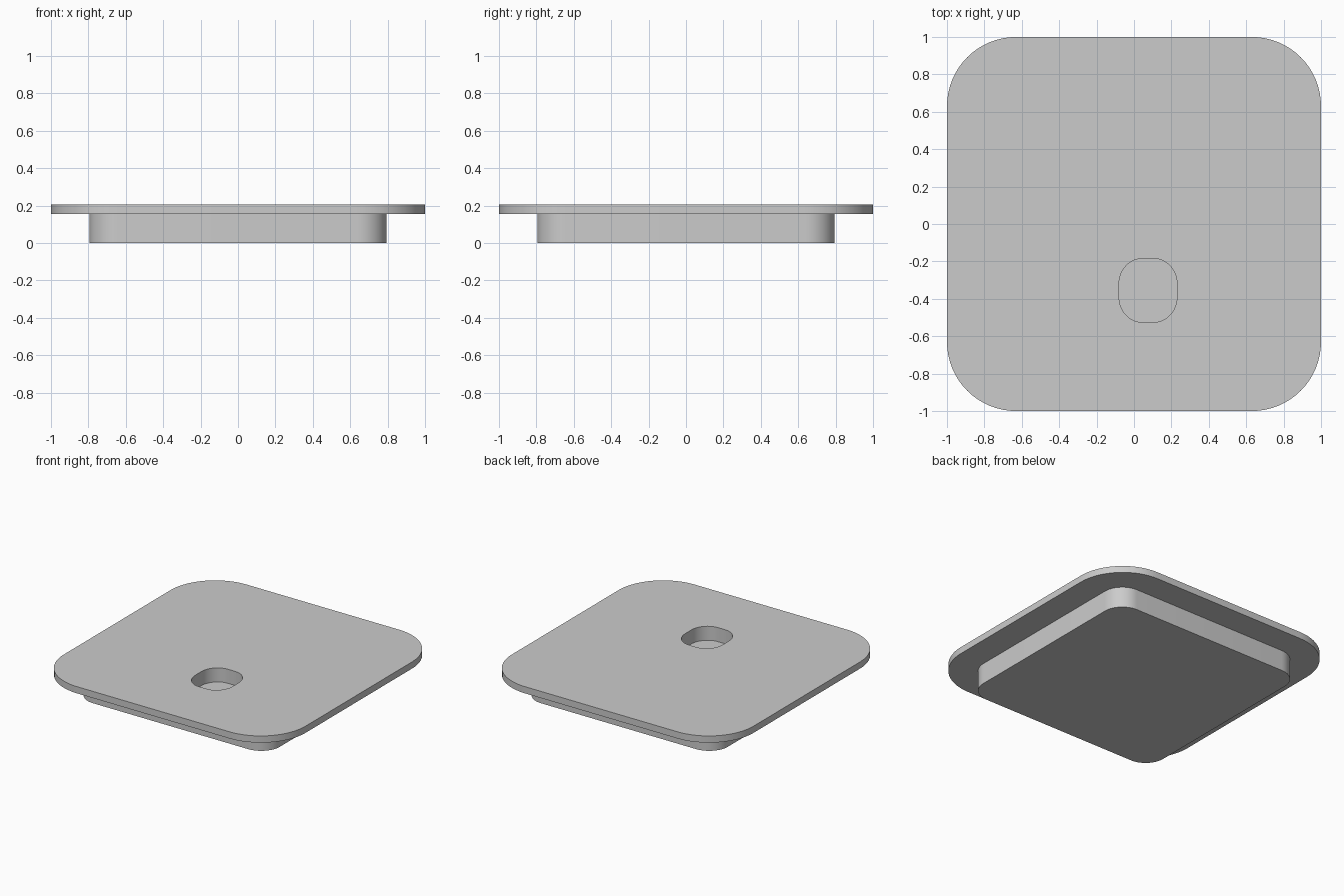
import bpy
import bmesh
from math import cos, sin, pi, radians

cube = bpy.data.objects.get("Cube")
if cube:
    bpy.data.objects.remove(cube, do_unlink=True)

grey = bpy.data.materials.new("light_grey")
grey.use_nodes = True
colour = (0.6, 0.6, 0.6, 1)
grey.diffuse_color = colour
grey.node_tree.nodes["Principled BSDF"].inputs["Base Color"].default_value = colour

STEPS = 16  # segments per rounded corner


def rounded_outline(half_x, half_y, rad_x, rad_y, cx=0, cy=0):
    """Rounded rectangle outline, anticlockwise."""
    points = []
    for corner, (sx, sy) in enumerate([(1, 1), (-1, 1), (-1, -1), (1, -1)]):
        for i in range(STEPS + 1):
            a = (corner + i / STEPS) * pi / 2
            points.append((cx + sx * (half_x - rad_x) + rad_x * cos(a),
                           cy + sy * (half_y - rad_y) + rad_y * sin(a)))
    return points


def loft(name, sections):
    """Join a chain of (outline, height) sections and cap both ends."""
    bm = bmesh.new()
    rings = [[bm.verts.new((x, y, z)) for x, y in outline]
             for outline, z in sections]
    bm.faces.new(rings[0])
    bm.faces.new(rings[-1])
    for low, high in zip(rings, rings[1:]):
        for i in range(len(low)):
            j = (i + 1) % len(low)
            bm.faces.new((low[i], low[j], high[j], high[i]))
    bmesh.ops.recalc_face_normals(bm, faces=bm.faces)
    mesh = bpy.data.meshes.new(name)
    bm.to_mesh(mesh)
    bm.free()
    mesh.materials.append(grey)
    obj = bpy.data.objects.new(name, mesh)
    bpy.context.collection.objects.link(obj)
    bpy.ops.object.select_all(action='DESELECT')
    obj.select_set(True)
    bpy.context.view_layer.objects.active = obj
    bpy.ops.object.shade_smooth_by_angle(angle=radians(30))
    return obj


plug = rounded_outline(0.795, 0.795, 0.155, 0.155)
plate = rounded_outline(1, 1, 0.37, 0.37)
finger_hole = rounded_outline(0.155, 0.17, 0.125, 0.135, 0.075, -0.355)

# Plug, overhanging plate and blind finger hole as one closed body
loft("lid_with_finger_hole", [
    (plug, 0), (plug, 0.155),
    (plate, 0.155), (plate, 0.205),
    (finger_hole, 0.205), (finger_hole, 0.1),
])
